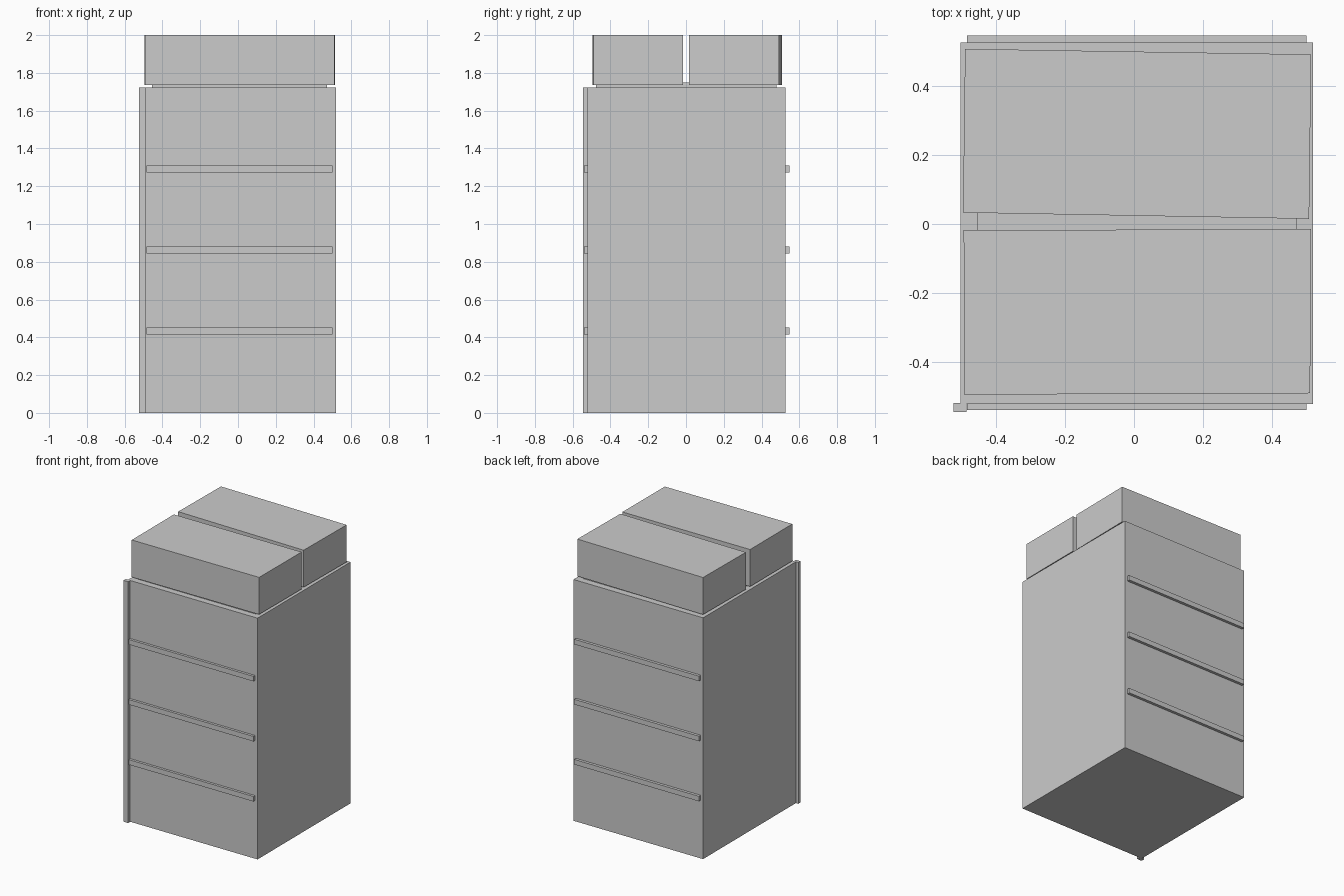
import bpy
import bmesh

default = bpy.data.objects.get("Cube")
if default:
    bpy.data.objects.remove(default, do_unlink=True)

# One flat colour for the whole model
grey = bpy.data.materials.new("light_grey")
grey.use_nodes = True
colour = (0.6, 0.6, 0.6, 1)
grey.diffuse_color = colour
grey.node_tree.nodes["Principled BSDF"].inputs["Base Color"].default_value = colour


def prism(name, outline, z0, z1):
    """Extrude a counter-clockwise plan outline from z0 up to z1."""
    bm = bmesh.new()
    base = bm.faces.new([bm.verts.new((x, y, z0)) for x, y in outline])
    top = bmesh.ops.extrude_face_region(bm, geom=[base], use_keep_orig=True)["geom"]
    bmesh.ops.translate(bm, vec=(0, 0, z1 - z0),
                        verts=[v for v in top if isinstance(v, bmesh.types.BMVert)])
    bmesh.ops.recalc_face_normals(bm, faces=bm.faces)
    mesh = bpy.data.meshes.new(name)
    bm.to_mesh(mesh)
    bm.free()
    mesh.materials.append(grey)
    obj = bpy.data.objects.new(name, mesh)
    bpy.context.collection.objects.link(obj)
    return obj


def box(name, x0, x1, y0, y1, z0, z1):
    return prism(name, [(x0, y0), (x1, y0), (x1, y1), (x0, y1)], z0, z1)


# Main tower and the corner strip running up its front edge
box("tower_body", -0.504, 0.52, -0.522, 0.527, 0, 1.723)
box("corner_strip", -0.523, -0.486, -0.546, -0.52, 0, 1.723)

# Horizontal ledges between storeys, front and back
for level, z in enumerate((0.415, 0.844, 1.273), start=1):
    box(f"front_ledge_{level}", -0.485, 0.5, -0.54, -0.522, z, z + 0.036)
    box(f"back_ledge_{level}", -0.485, 0.5, 0.527, 0.547, z, z + 0.036)

# Recessed plinth carrying two slightly skewed roof blocks
box("roof_plinth", -0.455, 0.472, -0.477, 0.48, 1.723, 1.75)
prism("front_roof_block",
      [(-0.493, -0.495), (0.511, -0.491), (0.513, -0.015), (-0.494, -0.018)], 1.735, 2)
prism("back_roof_block",
      [(-0.496, 0.033), (0.508, 0.015), (0.514, 0.492), (-0.49, 0.508)], 1.735, 2)
